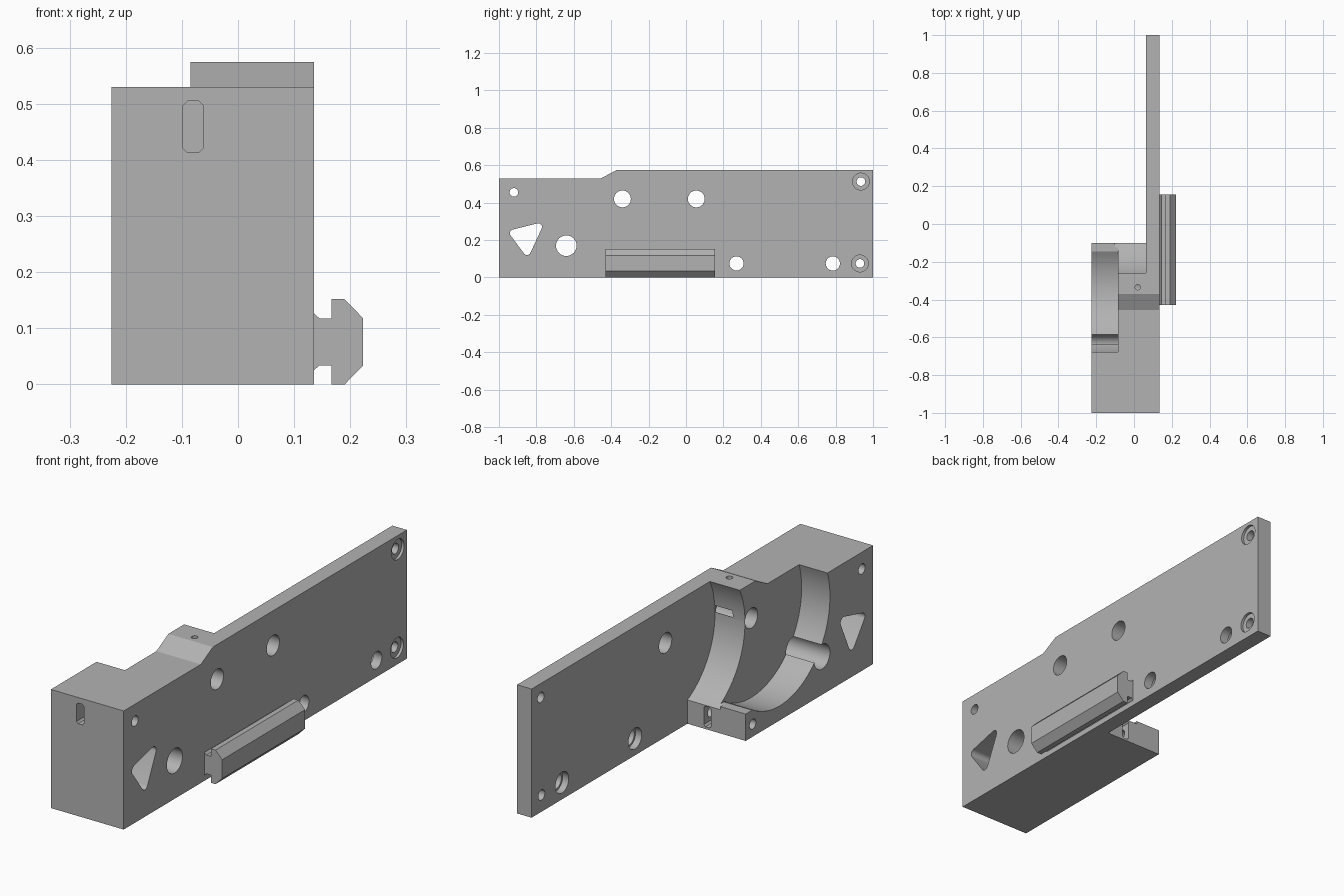
import bpy, math
from mathutils import Vector

if "Cube" in bpy.data.objects:
    bpy.data.objects.remove(bpy.data.objects["Cube"], do_unlink=True)

grey = bpy.data.materials.new("light grey")
grey.use_nodes = True
grey.diffuse_color = (0.45, 0.45, 0.45, 1)
grey.node_tree.nodes["Principled BSDF"].inputs["Base Color"].default_value = (0.45, 0.45, 0.45, 1)


def prism(name, profile, axis, lo, hi):
    """Extrude a 2D profile along x (profile is y, z) or along z (profile is x, y)."""
    place = (lambda p, t: (t, p[0], p[1])) if axis == "x" else (lambda p, t: (p[0], p[1], t))
    if axis == "y":
        place = lambda p, t: (p[0], t, p[1])
    n = len(profile)
    verts = [place(p, t) for t in (lo, hi) for p in profile]
    faces = [tuple(range(n))[::-1], tuple(range(n, 2 * n))]
    faces += [(i, (i + 1) % n, n + (i + 1) % n, n + i) for i in range(n)]
    if axis == "y":
        faces = [f[::-1] for f in faces]
    mesh = bpy.data.meshes.new(name)
    mesh.from_pydata(verts, [], faces)
    mesh.materials.append(grey)
    obj = bpy.data.objects.new(name, mesh)
    bpy.context.collection.objects.link(obj)
    return obj


def circle(a, b, r, n=32):
    return [(a + r * math.cos(math.tau * i / n), b + r * math.sin(math.tau * i / n)) for i in range(n)]


def rect(a0, a1, b0, b1):
    return [(a0, b0), (a1, b0), (a1, b1), (a0, b1)]


def rounded(corners, r, steps=6):
    """Counter-clockwise polygon of corner centres, offset outwards with round corners."""
    out = []
    n = len(corners)
    for i in range(n):
        prev, cur, nxt = (Vector(corners[(i + k) % n]) for k in (-1, 0, 1))
        d0, d1 = cur - prev, nxt - cur
        a0 = math.atan2(d0.y, d0.x) - math.pi / 2
        turn = (math.atan2(d1.y, d1.x) - math.pi / 2 - a0) % math.tau
        for s in range(steps + 1):
            a = a0 + turn * s / steps
            out.append((cur.x + r * math.cos(a), cur.y + r * math.sin(a)))
    return out


def cut(body, profile, axis, lo, hi):
    """Subtract a prism from the body and throw the cutter away."""
    cutter = prism("cutter", profile, axis, lo, hi)
    cutter.hide_render = True
    mod = body.modifiers.new("cut", "BOOLEAN")
    mod.operation, mod.solver, mod.object = "DIFFERENCE", "EXACT", cutter
    graph = bpy.context.evaluated_depsgraph_get()
    result = bpy.data.meshes.new_from_object(body.evaluated_get(graph))
    body.modifiers.clear()
    body.data = result
    bpy.data.objects.remove(cutter, do_unlink=True)


LEFT, RIGHT, PLATE, LEDGE = 0.135, -0.225, 0.063, -0.085

# Mounting plate and thick front block from one side profile
side = [(-1, 0), (1, 0), (1, 0.575), (-0.37, 0.575), (-0.455, 0.53), (-1, 0.53)]
body = prism("mounting_block", side, "x", RIGHT, LEFT)
cut(body, rect(-0.10, 1.1, -0.1, 0.7), "x", -0.4, PLATE)

# Two round pockets, stepped in depth, and the flat lip below them
cut(body, circle(-0.34, 0.42, 0.355, 96), "x", -0.4, LEDGE)
cut(body, circle(0.055, 0.42, 0.35, 96), "x", -0.1, PLATE)
cut(body, rect(-0.145, 0, 0.12, 0.7), "x", -0.4, LEDGE)

# Through holes across the plate and block
for y, z, r in [(-0.92, 0.455, 0.023), (-0.64, 0.17, 0.055), (-0.34, 0.42, 0.045),
                (0.055, 0.42, 0.045), (0.27, 0.075, 0.038), (0.785, 0.075, 0.038),
                (0.935, 0.513, 0.023), (0.93, 0.075, 0.023)]:
    cut(body, circle(y, z, r), "x", -0.4, 0.3)
cut(body, rounded([(-0.922, 0.237), (-0.85, 0.14), (-0.79, 0.27)], 0.02), "x", -0.4, 0.3)

# Counterbores on both sides of the plate
for y, z in [(0.935, 0.513), (0.93, 0.075)]:
    cut(body, circle(y, z, 0.045), "x", LEFT - 0.012, 0.3)
for y in (0.27, 0.785):
    cut(body, circle(y, 0.075, 0.047), "x", 0, PLATE + 0.03)

# Nut slots with their screw holes
cut(body, circle(-0.15, 0.056, 0.022), "x", -0.4, 0.1)
for x, z, y0, y1 in [(-0.08, 0.459, -1.1, -0.87), (-0.036, 0.056, -0.19, 0)]:
    c = 0.008
    slot = rounded([(x - 0.018 + c, z - 0.046 + c), (x + 0.018 - c, z - 0.046 + c),
                    (x + 0.018 - c, z + 0.046 - c), (x - 0.018 + c, z + 0.046 - c)], c, 1)
    cut(body, slot, "y", y0, y1)
cut(body, circle(0.02, -0.335, 0.014, 20), "z", 0.43, 0.7)
cut(body, rect(-0.025, 0.06, -0.37, -0.25), "z", 0.425, 0.455)

# Clamping rail with a T-shaped section, mirrored about its middle height
half = [(0.13, 0.051), (0.135, 0.051), (0.145, 0.042), (0.167, 0.042),
        (0.167, 0.076), (0.19, 0.076), (0.223, 0.042)]
mid = 0.076
section = [(x, mid - h) for x, h in half] + [(x, mid + h) for x, h in reversed(half)]
rail = prism("clamping_rail", section, "y", -0.43, 0.155)

# Smooth round walls, keep the edges sharp
for obj in (body, rail):
    bpy.ops.object.select_all(action="DESELECT")
    obj.select_set(True)
    bpy.context.view_layer.objects.active = obj
    bpy.ops.object.shade_smooth_by_angle(angle=math.radians(25))
